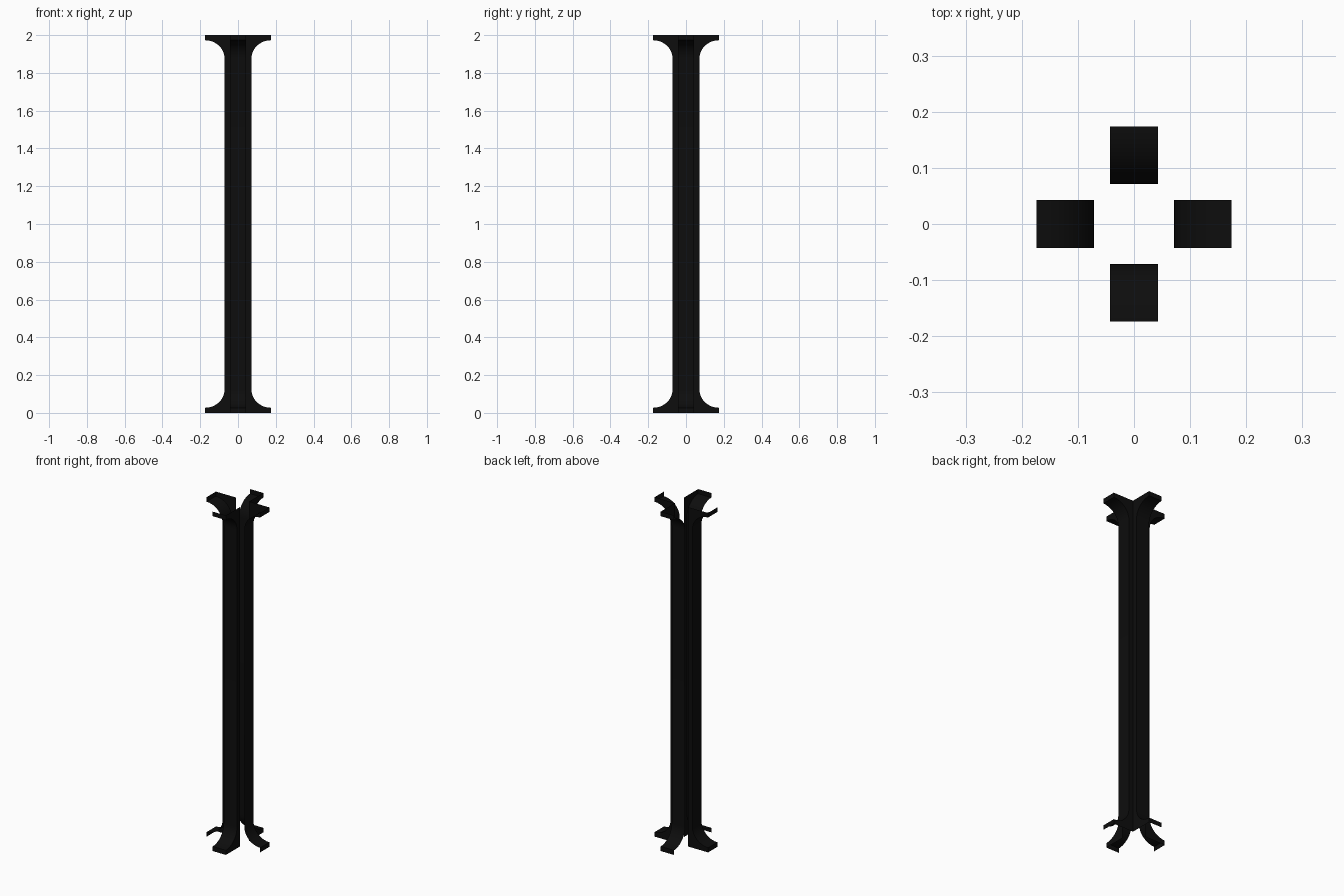
import bpy, bmesh, math

if "Cube" in bpy.data.objects:
    bpy.data.objects.remove(bpy.data.objects["Cube"])

HEIGHT = 2.0
TIP, FACE, HALF = 0.174, 0.071, 0.043   # flare reach, shaft face, arm half width
LIP, FLARE = 0.027, 0.098               # end lip height, flare curve height
STEPS = 10

mat = bpy.data.materials.new("black_metal")
mat.diffuse_color = (0.004, 0.004, 0.004, 1)
mat.use_nodes = True
mat.node_tree.nodes["Principled BSDF"].inputs["Base Color"].default_value = mat.diffuse_color


def arm_profile():
    """Outer edge of one arm as (reach, z), bottom to top."""
    low = [(TIP, 0.0)]
    for i in range(STEPS + 1):
        a = math.pi / 2 * i / STEPS
        low.append((TIP - (TIP - FACE) * math.sin(a),
                    LIP + FLARE * (1 - math.cos(a))))
    return low + [(r, HEIGHT - z) for r, z in reversed(low)]


def make_arm(name, place, flip):
    bm = bmesh.new()
    rows = []
    for r, z in arm_profile():
        rows.append([bm.verts.new(place(r, -HALF, z)),
                     bm.verts.new(place(r, HALF, z)),
                     bm.verts.new(place(HALF, HALF, z))])
    for a, b in zip(rows, rows[1:]):
        bm.faces.new((a[0], a[1], b[1], b[0]))   # outer strip with flares
        bm.faces.new((a[2], b[2], b[1], a[1]))   # single side web
    if flip:
        bmesh.ops.reverse_faces(bm, faces=bm.faces[:])
    mesh = bpy.data.meshes.new(name)
    bm.to_mesh(mesh)
    bm.free()
    mesh.materials.append(mat)
    obj = bpy.data.objects.new(name, mesh)
    bpy.context.collection.objects.link(obj)
    bpy.ops.object.select_all(action='DESELECT')
    obj.select_set(True)
    bpy.context.view_layer.objects.active = obj
    bpy.ops.object.shade_smooth_by_angle(angle=math.radians(30))


# Four open-ended arms forming a cross-shaped column
make_arm("right_arm", lambda r, s, z: (r, s, z), False)
make_arm("left_arm", lambda r, s, z: (-r, s, z), True)
make_arm("back_arm", lambda r, s, z: (s, r, z), True)
make_arm("front_arm", lambda r, s, z: (s, -r, z), False)
